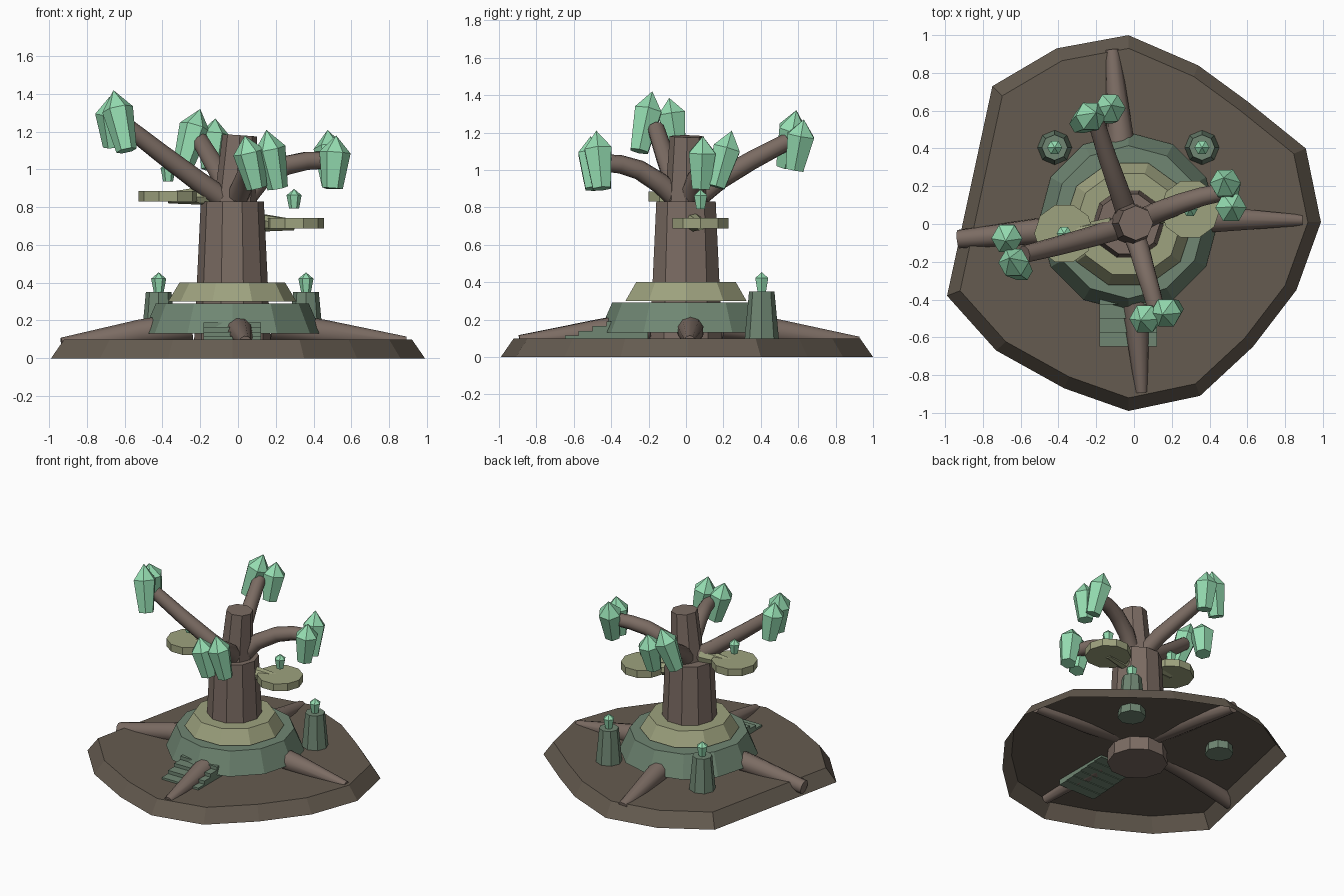
import bpy, bmesh, math
from mathutils import Vector

if "Cube" in bpy.data.objects:
    bpy.data.objects.remove(bpy.data.objects["Cube"])


def material(name, rgb):
    m = bpy.data.materials.new(name)
    m.diffuse_color = (*rgb, 1)
    m.use_nodes = True
    m.node_tree.nodes["Principled BSDF"].inputs["Base Color"].default_value = m.diffuse_color
    return m


SOIL = material("soil", (0.13, 0.105, 0.08))
BARK = material("bark", (0.20, 0.15, 0.125))
STONE = material("green_stone", (0.16, 0.24, 0.17))
MOSS = material("moss", (0.34, 0.36, 0.21))
GEM = material("crystal", (0.30, 0.72, 0.44))


def finish(name, bm, mat, smooth=False):
    bmesh.ops.recalc_face_normals(bm, faces=bm.faces[:])
    mesh = bpy.data.meshes.new(name)
    bm.to_mesh(mesh)
    bm.free()
    mesh.materials.append(mat)
    ob = bpy.data.objects.new(name, mesh)
    bpy.context.collection.objects.link(ob)
    if smooth:
        bpy.ops.object.select_all(action='DESELECT')
        ob.select_set(True)
        bpy.context.view_layer.objects.active = ob
        bpy.ops.object.shade_smooth_by_angle(angle=math.radians(45))
    return ob


def loft(name, points, radii, sides, mat, smooth=False):
    """Capped tube through points, one radius per point."""
    pts = [Vector(p) for p in points]
    bm = bmesh.new()
    rings = []
    for i, (p, r) in enumerate(zip(pts, radii)):
        d = pts[min(i + 1, len(pts) - 1)] - pts[max(i - 1, 0)]
        q = Vector((0, 0, 1)).rotation_difference(d.normalized())
        ring = []
        for k in range(sides):
            a = 2 * math.pi * k / sides
            ring.append(bm.verts.new(p + q @ Vector((r * math.cos(a), r * math.sin(a), 0))))
        rings.append(ring)
    for a, b in zip(rings, rings[1:]):
        for k in range(sides):
            j = (k + 1) % sides
            bm.faces.new((a[k], a[j], b[j], b[k]))
    bm.faces.new(rings[0][::-1])
    bm.faces.new(rings[-1])
    bmesh.ops.remove_doubles(bm, verts=bm.verts[:], dist=0.0005)
    return finish(name, bm, mat, smooth)


def frustum(name, x, y, z0, z1, r0, r1, sides, mat):
    return loft(name, [(x, y, z0), (x, y, z1)], [r0, r1], sides, mat)


def crystal(name, base, tip, r_base, r_max, sides):
    a, b = Vector(base), Vector(tip)
    return loft(name, [a, a.lerp(b, 0.68), b], [r_base, r_max, 0], sides, GEM)


# island: irregular outline, sloped rim, open underneath
outline = [(-.03, 1.0), (.34, .84), (.60, .65), (.91, .40), (.99, .01), (.86, -.35),
           (.63, -.65), (.35, -.91), (-.03, -.99), (-.37, -.87), (-.73, -.67),
           (-.99, -.38), (-.75, .73), (-.41, .93)]
bm = bmesh.new()
low = [bm.verts.new((x, y, 0)) for x, y in outline]
top = [bm.verts.new((x * .93, y * .93, .10)) for x, y in outline]
bm.faces.new(top[::-1])
for i in range(len(low)):
    j = (i + 1) % len(low)
    bm.faces.new((low[i], top[i], top[j], low[j]))
island = finish("island_base", bm, SOIL)
if island.data.polygons[0].normal.z < 0:
    island.data.flip_normals()

# tiers and trunk
CX = -0.03
frustum("lower_tier", CX, 0.01, .13, .29, .475, .405, 12, STONE)
frustum("upper_tier", CX, 0, .30, .40, .34, .28, 10, MOSS)
frustum("trunk", CX, 0, 0, .83, .207, .167, 10, BARK)
loft("trunk_top", [(-.015, 0, .80), (.01, .005, 1.18)], [.115, .092], 8, BARK)

# steps climbing into the lower tier
for i in range(6):
    bm = bmesh.new()
    bmesh.ops.create_cube(bm, size=1)
    z0, z1 = .06 + .005 * i, .115 + .025 * i
    y = -.61 + .074 * i
    for v in bm.verts:
        v.co = Vector((v.co.x * .305 + CX, v.co.y * .076 + y,
                       (z0 + z1) / 2 + v.co.z * (z1 - z0)))
    finish(f"step_{i + 1}", bm, STONE)

# roots
for side, start, mid, end, r in [
        ("right", (.18, .02, .17), (.45, .025, .135), (.89, .02, .085), .03),
        ("left", (-.25, -.02, .17), (-.52, -.04, .135), (-.93, -.08, .06), .05),
        ("back", (-.05, .2, .17), (-.075, .48, .135), (-.115, .92, .07), .04),
        ("front", (-.01, -.2, .17), (.01, -.46, .135), (.04, -.89, .085), .033)]:
    loft(f"{side}_root", [start, mid, end], [.08, .07, r], 10, BARK, True)

# pillars with crystals
for side, x in (("left", -.42), ("right", .36)):
    frustum(f"{side}_pillar", x, .405, .04, .35, .097, .068, 8, STONE)
    crystal(f"{side}_pillar_crystal", (x, .405, .35), (x, .405, .455), .026, .04, 6)

# shelf fungi with brackets and hovering crystals
for side, x, y, z, b in (("left", -.37, -.05, .83, -.12), ("right", .297, .078, .687, .06)):
    frustum(f"{side}_shelf", x, y, z, z + .055, .158, .158, 10, MOSS)
    loft(f"{side}_shelf_bracket", [(b, y * .4, z + .035), (x, y, z + .02)], [.055, .03], 8, MOSS)
    crystal(f"{side}_shelf_crystal", (x, y, z + .105), (x, y, z + .21), .026, .04, 6)

# branches
branches = {
    "left": [(-.06, -.015, .83), (-.2, -.06, .93), (-.4, -.115, 1.08), (-.58, -.16, 1.22)],
    "back": [(-.03, .03, .83), (-.08, .18, .95), (-.14, .35, 1.05), (-.2, .54, 1.15)],
    "right": [(.02, .01, .83), (.12, .06, .95), (.25, .11, 1.02), (.36, .145, 1.045),
              (.48, .17, 1.05)],
    "front": [(-.01, -.03, .83), (.03, -.14, .93), (.06, -.25, 1.0), (.09, -.35, 1.03),
              (.12, -.46, 1.04)],
}
for side, path in branches.items():
    n = len(path) - 1
    loft(f"{side}_branch", path, [.06 - .014 * i / n for i in range(n + 1)], 10, BARK, True)

# crystal pairs at the branch ends
pairs = {
    "left": [((-.59, -.25, 1.10), (-.66, -.18, 1.42)), ((-.66, -.05, 1.12), (-.68, -.09, 1.385))],
    "back": [((-.29, .53, 1.02), (-.20, .59, 1.32)), ((-.14, .58, 1.00), (-.12, .63, 1.27))],
    "right": [((.50, .16, .91), (.475, .245, 1.21)), ((.50, .08, .90), (.52, .09, 1.18))],
    "front": [((.10, -.49, .90), (.035, -.51, 1.18)), ((.21, -.45, .90), (.15, -.48, 1.21))],
}
for side, pair in pairs.items():
    for i, (base, tip) in enumerate(pair):
        crystal(f"{side}_crystal_{i + 1}", base, tip, .055, .083, 6)
